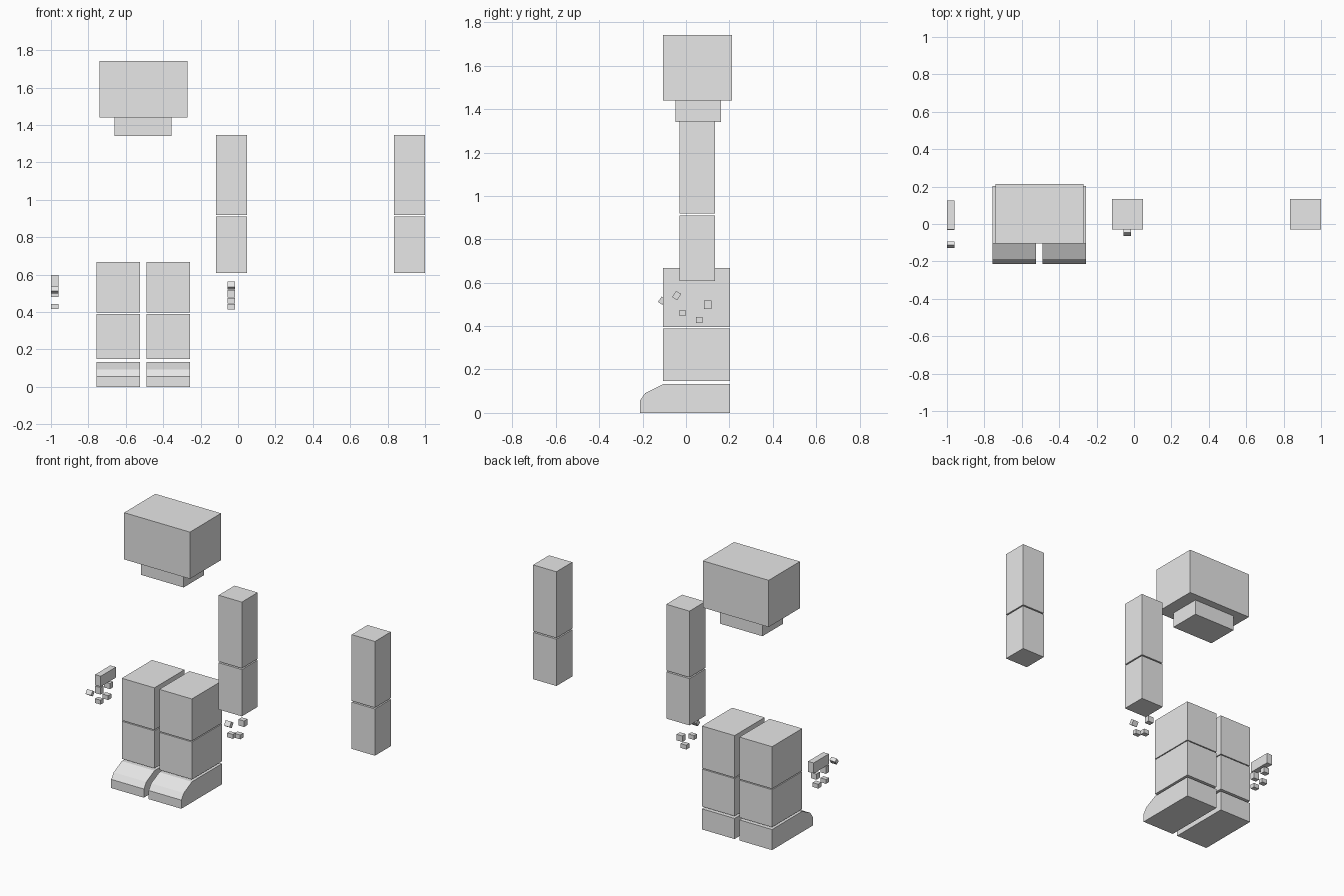
import bpy, bmesh
from math import radians
from mathutils import Matrix, Vector

cube = bpy.data.objects.get("Cube")
if cube:
    bpy.data.objects.remove(cube, do_unlink=True)

grey = bpy.data.materials.new("light_grey")
grey.use_nodes = True
grey.diffuse_color = (0.8, 0.8, 0.8, 1)
grey.node_tree.nodes["Principled BSDF"].inputs["Base Color"].default_value = (0.8, 0.8, 0.8, 1)


def finish(name, bm):
    bmesh.ops.recalc_face_normals(bm, faces=bm.faces)
    mesh = bpy.data.meshes.new(name)
    bm.to_mesh(mesh)
    bm.free()
    mesh.materials.append(grey)
    obj = bpy.data.objects.new(name, mesh)
    bpy.context.collection.objects.link(obj)
    return obj


def box(name, x, y, z, tilt=0):
    """Box from (min, max) ranges, tilted about its own x axis."""
    low, high = Vector((x[0], y[0], z[0])), Vector((x[1], y[1], z[1]))
    bm = bmesh.new()
    bmesh.ops.create_cube(bm, size=1)
    bmesh.ops.scale(bm, vec=high - low, verts=bm.verts)
    bmesh.ops.rotate(bm, matrix=Matrix.Rotation(radians(tilt), 3, 'X'), verts=bm.verts)
    bmesh.ops.translate(bm, vec=(low + high) / 2, verts=bm.verts)
    return finish(name, bm)


def block(name, x, y, z, sy, sz, tilt=0):
    """Small hand piece given by its centre and size."""
    box(name, (x - 0.02, x + 0.02), (y - sy / 2, y + sy / 2), (z - sz / 2, z + sz / 2), tilt)


def extrude_profile(name, x, profile):
    """Side profile in (y, z) pushed across the x range."""
    bm = bmesh.new()
    face = bm.faces.new([bm.verts.new((x[0], y, z)) for y, z in profile])
    new = bmesh.ops.extrude_face_region(bm, geom=[face])["geom"]
    bmesh.ops.translate(bm, vec=(x[1] - x[0], 0, 0),
                        verts=[v for v in new if isinstance(v, bmesh.types.BMVert)])
    return finish(name, bm)


# Head and neck
box("head", (-0.74, -0.27), (-0.105, 0.213), (1.44, 1.742))
box("neck", (-0.66, -0.355), (-0.048, 0.162), (1.34, 1.44))

# Arms
for side, x0 in (("right", -0.118), ("left", 0.833)):
    x = (x0, x0 + 0.166)
    box(side + "_upper_arm", x, (-0.029, 0.133), (0.918, 1.346))
    box(side + "_lower_arm", x, (-0.029, 0.133), (0.608, 0.91))

# Legs and sloped feet
foot = [(-0.213, 0), (0.203, 0), (0.203, 0.133), (-0.105, 0.133), (-0.187, 0.092), (-0.213, 0.056)]
for side, x0 in (("right", -0.757), ("left", -0.489)):
    x = (x0, x0 + 0.233)
    box(side + "_upper_leg", x, (-0.105, 0.203), (0.396, 0.668))
    box(side + "_lower_leg", x, (-0.105, 0.203), (0.148, 0.39))
    extrude_profile(side + "_foot", x, foot)

# Outer hand: palm, thumb and two jointed fingers
box("palm", (-1, -0.96), (-0.03, 0.125), (0.53, 0.598))
block("outer_thumb", -0.98, -0.111, 0.517, 0.024, 0.03, -35)
block("outer_front_knuckle", -0.98, -0.016, 0.502, 0.03, 0.045)
block("outer_rear_knuckle", -0.98, 0.08, 0.497, 0.034, 0.036)
block("outer_front_fingertip", -0.98, -0.016, 0.429, 0.03, 0.028)
block("outer_rear_fingertip", -0.98, 0.062, 0.429, 0.033, 0.028)

# Inner hand: thumb and loose finger pieces
block("inner_thumb", -0.036, -0.043, 0.541, 0.027, 0.034, -33)
block("inner_rear_knuckle", -0.036, 0.101, 0.498, 0.034, 0.039)
block("inner_front_fingertip", -0.036, -0.016, 0.46, 0.028, 0.028)
block("inner_rear_fingertip", -0.036, 0.061, 0.428, 0.032, 0.028)
